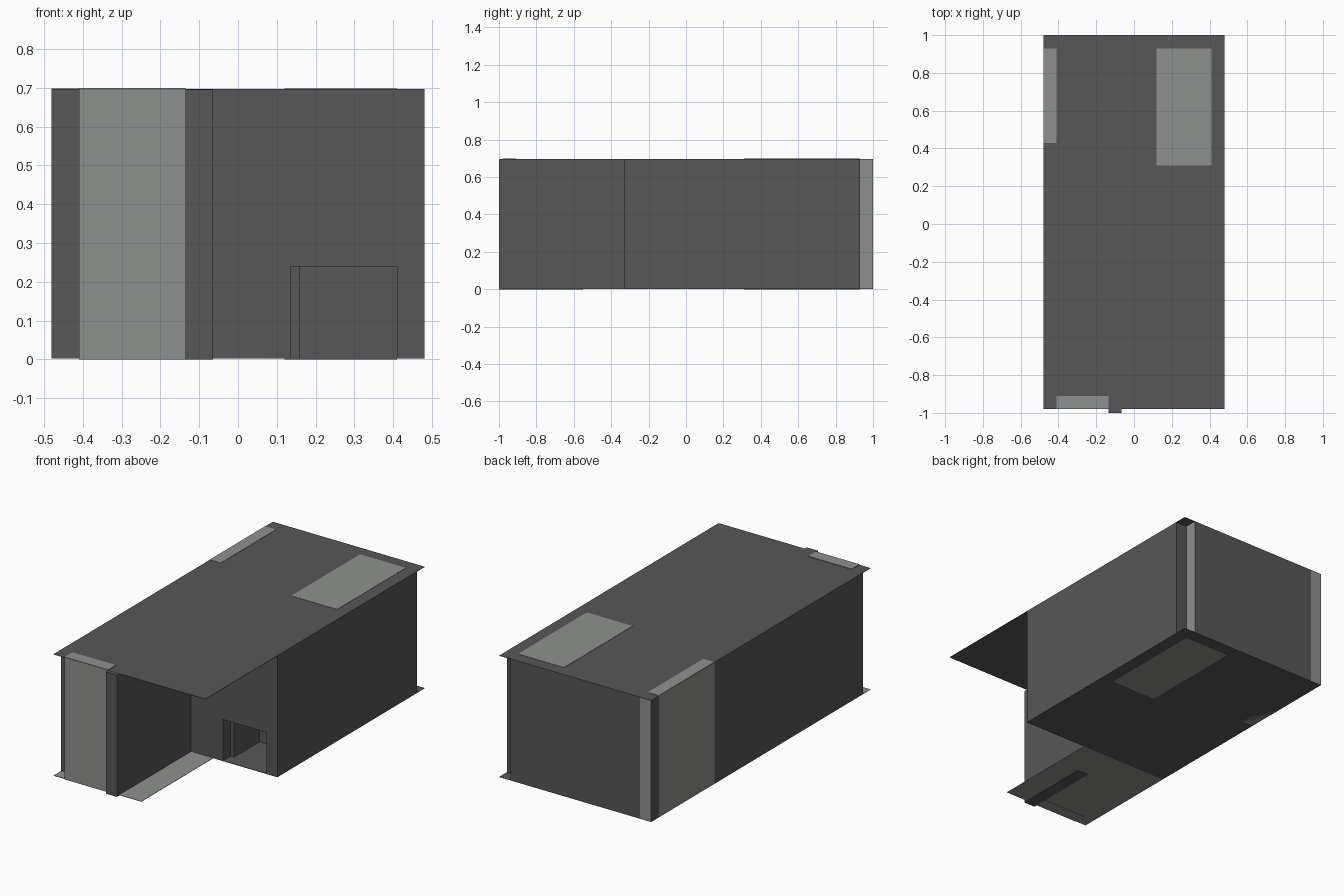
import bpy, bmesh

if "Cube" in bpy.data.objects:
    bpy.data.objects.remove(bpy.data.objects["Cube"])


def material(name, rgb):
    m = bpy.data.materials.new(name)
    m.diffuse_color = (*rgb, 1.0)
    m.use_nodes = True
    m.node_tree.nodes["Principled BSDF"].inputs["Base Color"].default_value = m.diffuse_color
    return m


DARK = material("dark grey", (0.095, 0.095, 0.095))
LIGHT = material("light grey", (0.275, 0.285, 0.27))

FLOOR, CEIL = 0.004, 0.695      # wall bottom and top
BASE, TOP = 0.0, 0.6985         # extent of pieces that show through the slabs


def finish(name, bm, mats):
    bmesh.ops.recalc_face_normals(bm, faces=bm.faces)
    mesh = bpy.data.meshes.new(name)
    bm.to_mesh(mesh)
    bm.free()
    for m in mats:
        mesh.materials.append(m)
    ob = bpy.data.objects.new(name, mesh)
    bpy.context.collection.objects.link(ob)
    return ob


def extrude_profile(name, points, offset, mat):
    bm = bmesh.new()
    face = bm.faces.new([bm.verts.new(p) for p in points])
    new = bmesh.ops.extrude_face_region(bm, geom=[face])["geom"]
    bmesh.ops.translate(bm, vec=offset,
                        verts=[g for g in new if isinstance(g, bmesh.types.BMVert)])
    return finish(name, bm, [mat])


def box(name, x, y, z, mat, end_mat=None, end_axis=0, end_sign=1):
    """Box from ranges; one side can take a second material."""
    bm = bmesh.new()
    bmesh.ops.create_cube(bm, size=1.0)
    for v in bm.verts:
        v.co = [r[0] if c < 0 else r[1] for c, r in zip(v.co, (x, y, z))]
    bm.normal_update()
    if end_mat:
        for f in bm.faces:
            if f.normal[end_axis] * end_sign > 0.9:
                f.material_index = 1
    return finish(name, bm, [mat] + ([end_mat] if end_mat else []))


WALL = (FLOOR, CEIL)
FULL = (BASE, TOP)

# Slabs
box("roof", (-0.48, 0.48), (-0.98, 1.0), (CEIL, 0.697), DARK)
box("main_floor", (-0.48, 0.48), (-0.33, 1.0), (0.002, FLOOR), DARK)
box("front_floor", (-0.48, 0.075), (-0.98, -0.33), (0.002, FLOOR), LIGHT)

# Outer walls
box("left_wall", (-0.48, -0.41), (-0.91, 0.43), WALL, DARK)
box("right_wall", (0.41, 0.48), (-0.26, 0.93), WALL, DARK)
box("back_wall", (-0.41, 0.41), (0.93, 1.0), WALL, DARK, LIGHT, 0, 1)
box("back_corner_post", (-0.48, -0.41), (0.93, 1.0), WALL, DARK, LIGHT, 1, 1)

# Wing side wall beside the recessed entrance
box("wing_wall_front", (-0.135, -0.065), (-1.0, -0.55), (BASE, 0.696), DARK)
box("wing_wall_back", (-0.135, -0.065), (-0.55, -0.26), WALL, DARK)

# Recessed front wall with a low opening
outline = [(-0.065, FLOOR), (0.135, FLOOR), (0.135, 0.24), (0.41, 0.24),
           (0.41, FLOOR), (0.48, FLOOR), (0.48, CEIL), (-0.065, CEIL)]
extrude_profile("entrance_wall", [(x, -0.33, z) for x, z in outline],
                (0, 0.07, 0), DARK)

# Light panels that reach through floor and roof
box("front_panel", (-0.41, -0.135), (-0.98, -0.91), (BASE, 0.70), LIGHT)
box("left_panel", (-0.48, -0.41), (0.43, 0.93), (0.002, TOP), LIGHT)
box("inner_block", (0.12, 0.41), (0.31, 0.93), FULL, LIGHT)

# Small room behind the opening
box("room_side_wall", (0.09, 0.158), (-0.26, -0.03), WALL, DARK)
box("room_back_wall", (0.09, 0.41), (-0.03, 0.04), WALL, DARK)
